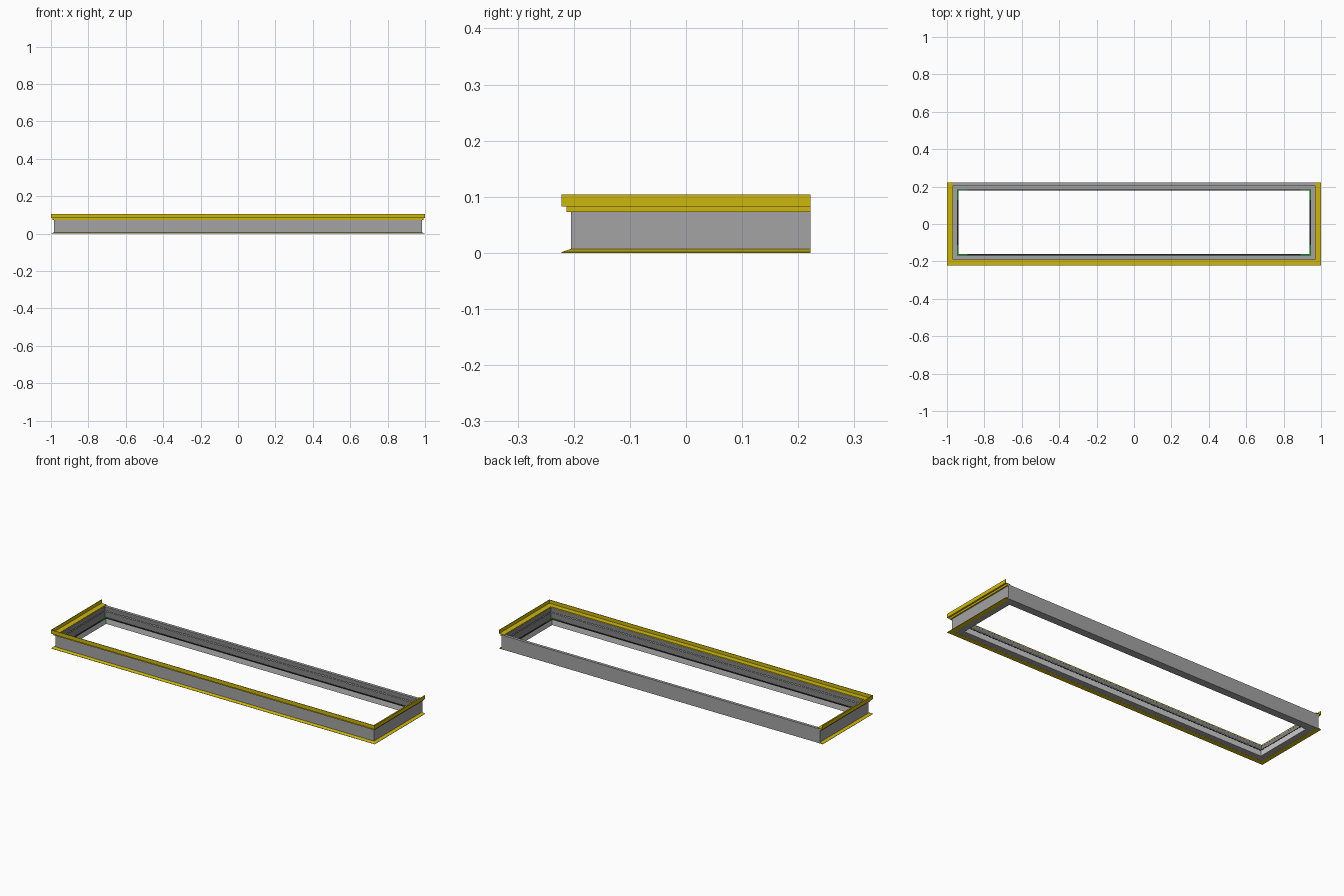
import bpy, bmesh

if "Cube" in bpy.data.objects:
    bpy.data.objects.remove(bpy.data.objects["Cube"])

X, YF, YB = 0.983, -0.205, 0.222     # outer faces of the frame walls


def material(name, color):
    m = bpy.data.materials.new(name)
    m.diffuse_color = color
    m.use_nodes = True
    m.node_tree.nodes["Principled BSDF"].inputs["Base Color"].default_value = m.diffuse_color
    return m


def finish(name, bm, mat):
    bmesh.ops.recalc_face_normals(bm, faces=bm.faces)
    me = bpy.data.meshes.new(name)
    bm.to_mesh(me)
    bm.free()
    ob = bpy.data.objects.new(name, me)
    bpy.context.collection.objects.link(ob)
    me.materials.append(mat)
    return ob


def sweep(name, profile, closed, mat):
    """Sweep (inward depth, height) profile round the frame with mitred corners.
    Open sweeps skip the back side and stop flush with the back wall."""
    bm = bmesh.new()
    rings = []
    for sx, back in ((-1, True), (-1, False), (1, False), (1, True)):
        ring = []
        for d, z in profile:
            y = YF + d if not back else (YB - d if closed else YB)
            ring.append(bm.verts.new((sx * (X - d), y, z)))
        rings.append(ring)
    n = len(profile)
    for i in range(4 if closed else 3):
        a, b = rings[i], rings[(i + 1) % 4]
        for j in range(n):
            k = (j + 1) % n
            bm.faces.new((a[j], a[k], b[k], b[j]))
    if not closed:
        bm.faces.new(rings[0])
        bm.faces.new(rings[-1])
    return finish(name, bm, mat)


def perforated_strip(name, p, q, mat):
    """Upright sheet from p to q with one row of slots left open."""
    bm = bmesh.new()
    length = ((q[0] - p[0]) ** 2 + (q[1] - p[1]) ** 2) ** 0.5
    cells = 2 * round(length / 0.024) + 1
    heights = (0.003, 0.052, 0.058, 0.078)
    grid = [[bm.verts.new((p[0] + (q[0] - p[0]) * i / cells,
                           p[1] + (q[1] - p[1]) * i / cells, z))
             for z in heights] for i in range(cells + 1)]
    for i in range(cells):
        for j in range(3):
            if j == 1 and i % 2:
                continue
            bm.faces.new((grid[i][j], grid[i + 1][j], grid[i + 1][j + 1], grid[i][j + 1]))
    return finish(name, bm, mat)


def box(bm, lo, hi):
    r = bmesh.ops.create_cube(bm, size=1)
    for v in r["verts"]:
        v.co = [(a + b) / 2 + c * abs(b - a) for a, b, c in zip(lo, hi, v.co)]


yellow = material("yellow", (0.615, 0.47, 0.005, 1))
grey = material("mid_grey", (0.367, 0.367, 0.367, 1))
dark = material("dark_grey", (0.23, 0.23, 0.23, 1))
light = material("light_grey", (0.6, 0.6, 0.6, 1))
black = material("black", (0.03, 0.03, 0.03, 1))
green = material("green", (0.03, 0.45, 0.06, 1))

# Folded sheet channel: outer wall, top return and floor
sweep("channel_frame", [(0, 0.0005), (0.041, 0.0005), (0.041, 0.003),
                        (0.002, 0.003), (0.002, 0.078), (0.016, 0.078),
                        (0.016, 0.08), (0, 0.08)], True, grey)

# Inner lip round the opening, with its dark edging strip
sweep("inner_lip", [(0.041, 0.0005), (0.043, 0.0005), (0.043, 0.03), (0.041, 0.03)],
      True, light)
sweep("lip_edging", [(0.037, 0.03), (0.044, 0.03), (0.044, 0.034), (0.037, 0.034)],
      True, black)

# Yellow trims on the front and both ends
sweep("upper_trim", [(-0.017, 0.083), (-0.017, 0.104), (-0.014, 0.104),
                     (-0.014, 0.085), (0.015, 0.085), (0.015, 0.0805),
                     (0, 0.0805), (0, 0.073), (-0.008, 0.073),
                     (-0.008, 0.083)], False, yellow)
sweep("lower_trim", [(-0.017, 0), (-0.017, 0.0015), (0, 0.007),
                     (0, 0.0004), (0.01, 0.0004), (0.01, 0)], False, yellow)

# Slotted inner walls
D = 0.0155
x, yf, yb = X - D, YF + D, YB - D
perforated_strip("slotted_wall_front", (-x, yf), (x, yf), dark)
perforated_strip("slotted_wall_back", (x, yb), (-x, yb), dark)
perforated_strip("slotted_wall_right", (x, yf), (x, yb), dark)
perforated_strip("slotted_wall_left", (-x, yb), (-x, yf), dark)

# Green corner brackets on the lip edging
for sx, side in ((-1, "left"), (1, "right")):
    for sy, yo, end in ((-1, YF, "front"), (1, YB, "back")):
        bm = bmesh.new()
        cx, cy = sx * (X - 0.0435), yo - sy * 0.0435
        ox, oy = cx + sx * 0.006, cy + sy * 0.006
        box(bm, (cx, cy - sy * 0.05, 0.034), (ox, oy, 0.036))
        box(bm, (cx - sx * 0.05, cy, 0.034), (cx, oy, 0.036))
        finish(f"corner_bracket_{end}_{side}", bm, green)
